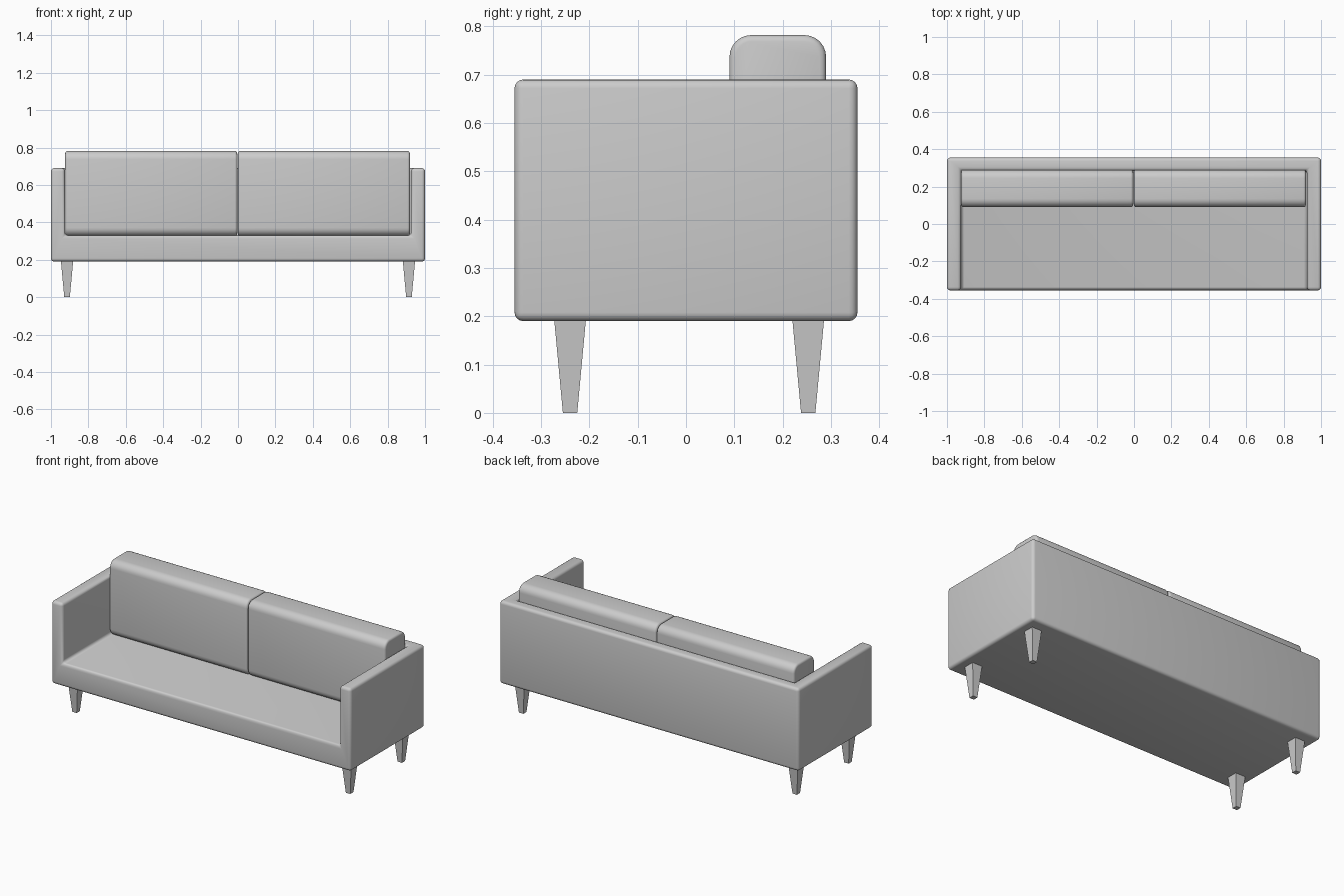
import bpy, bmesh, math

if "Cube" in bpy.data.objects:
    bpy.data.objects.remove(bpy.data.objects["Cube"])


def box(name, x0, x1, y0, y1, z0, z1, round_x=0.0):
    """Box between limits; round_x rounds the edges running along x."""
    bm = bmesh.new()
    bmesh.ops.create_cube(bm, size=1)
    for v in bm.verts:
        v.co = ((x0 + x1) / 2 + v.co.x * (x1 - x0),
                (y0 + y1) / 2 + v.co.y * (y1 - y0),
                (z0 + z1) / 2 + v.co.z * (z1 - z0))
    if round_x:
        edges = [e for e in bm.edges
                 if abs(e.verts[0].co.x - e.verts[1].co.x) > 0.01]
        bmesh.ops.bevel(bm, geom=edges, offset=round_x, segments=6,
                        profile=0.5, affect='EDGES')
    me = bpy.data.meshes.new(name)
    bm.to_mesh(me)
    bm.free()
    ob = bpy.data.objects.new(name, me)
    bpy.context.collection.objects.link(ob)
    return ob


def soften(ob, width, segments=4):
    m = ob.modifiers.new("soft_edges", 'BEVEL')
    m.width = width
    m.segments = segments
    m.limit_method = 'ANGLE'
    m.angle_limit = math.radians(40)
    bpy.ops.object.select_all(action='DESELECT')
    bpy.context.view_layer.objects.active = ob
    ob.select_set(True)
    bpy.ops.object.modifier_apply(modifier=m.name)
    bpy.ops.object.shade_smooth_by_angle(angle=math.radians(35))


# Upholstered frame: base, arms and back in one piece
frame = box("sofa_frame", -1, 1, -0.355, 0.355, 0.19, 0.69)
cutter = box("seat_cutter", -0.925, 0.925, -0.5, 0.287, 0.33, 0.9)
cutter.hide_render = True
b = frame.modifiers.new("seat_opening", 'BOOLEAN')
b.operation = 'DIFFERENCE'
b.solver = 'EXACT'
b.object = cutter
bpy.context.view_layer.objects.active = frame
bpy.ops.object.modifier_apply(modifier=b.name)
bpy.data.objects.remove(cutter)
soften(frame, 0.018)

# Two back cushions
for name, x0, x1 in (("back_cushion_left", -0.924, -0.004),
                     ("back_cushion_right", -0.001, 0.919)):
    soften(box(name, x0, x1, 0.09, 0.29, 0.326, 0.782, 0.045), 0.013, 3)

# Four tapered square legs
for side, x in (("left", -0.914), ("right", 0.914)):
    for end, y in (("front", -0.24), ("back", 0.253)):
        leg = box(f"{end}_{side}_leg", x - 0.033, x + 0.033,
                  y - 0.033, y + 0.033, 0, 0.195)
        for v in leg.data.vertices:
            if v.co.z < 0.01:
                v.co.x = x + (v.co.x - x) * 0.45
                v.co.y = y + (v.co.y - y) * 0.45
